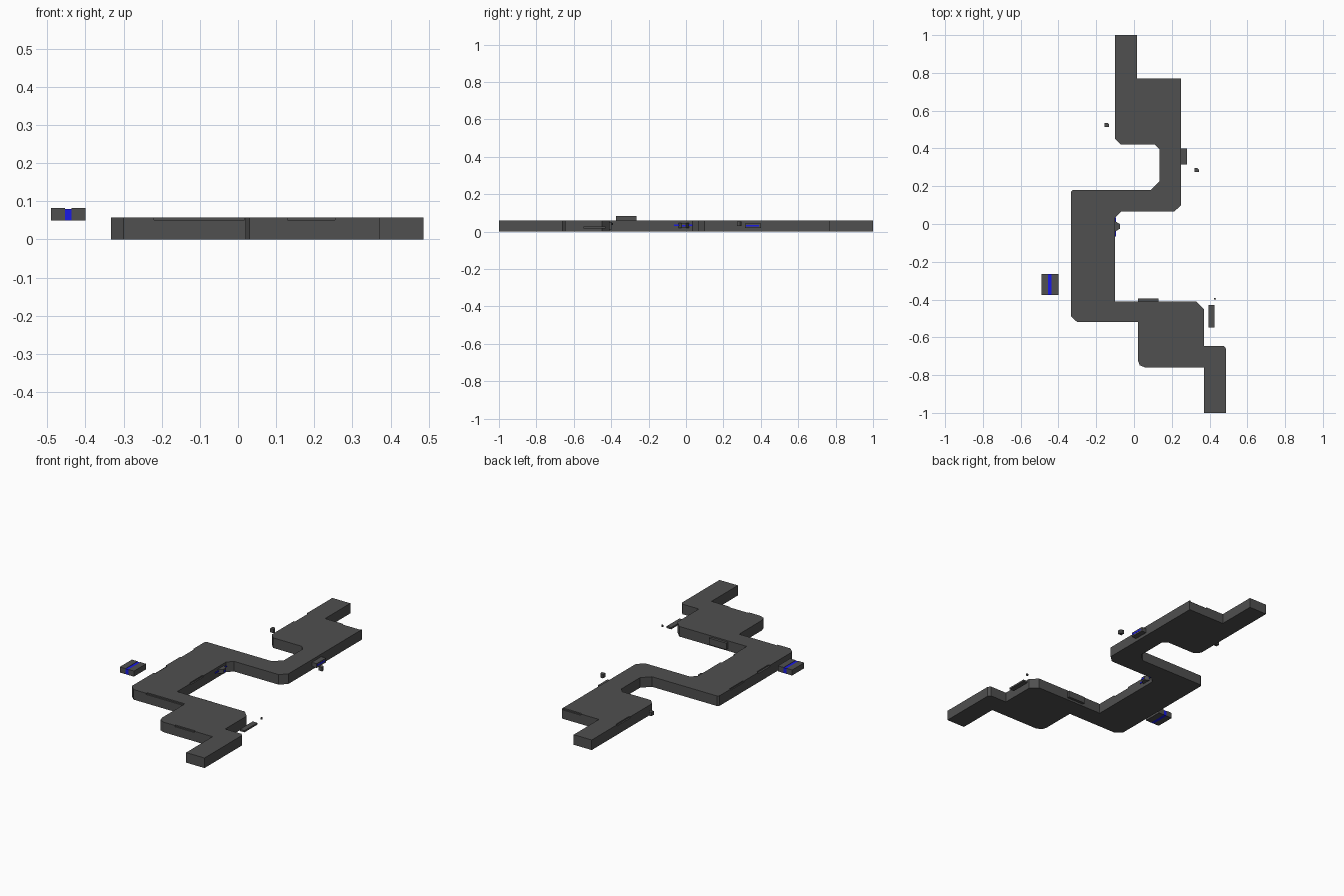
import bpy, bmesh

if "Cube" in bpy.data.objects:
    bpy.data.objects.remove(bpy.data.objects["Cube"])

blue = bpy.data.materials.new("blue_light")
blue.diffuse_color = (0.01, 0.01, 0.8, 1)
blue.use_nodes = True
blue.node_tree.nodes["Principled BSDF"].inputs["Base Color"].default_value = blue.diffuse_color
dark = bpy.data.materials.new("dark_metal")
dark.diffuse_color = (0.08, 0.08, 0.08, 1)
dark.use_nodes = True
dark.node_tree.nodes["Principled BSDF"].inputs["Base Color"].default_value = dark.diffuse_color


def prism(name, pts, z0, z1, mat=dark):
    bm = bmesh.new()
    face = bm.faces.new([bm.verts.new((x, y, z0)) for x, y in pts])
    ext = bmesh.ops.extrude_face_region(bm, geom=[face])
    for v in ext["geom"]:
        if isinstance(v, bmesh.types.BMVert):
            v.co.z = z1
    bmesh.ops.recalc_face_normals(bm, faces=bm.faces)
    me = bpy.data.meshes.new(name)
    bm.to_mesh(me)
    bm.free()
    ob = bpy.data.objects.new(name, me)
    bpy.context.collection.objects.link(ob)
    me.materials.append(mat)
    return ob


def box(name, x0, x1, y0, y1, z0, z1, mat=dark):
    return prism(name, [(x0, y0), (x1, y0), (x1, y1), (x0, y1)], z0, z1, mat)


# Winding slab with clipped corners
outline = [(-.10, 1), (.015, 1), (.015, .77), (.25, .77), (.25, .10), (.212, .065),
           (-.07, .065), (-.10, .035), (-.10, -.41), (.33, -.41), (.37, -.45),
           (.37, -.645), (.475, -.645), (.487, -.66), (.487, -1), (.37, -1),
           (.37, -.76), (.06, -.76), (.03, -.748), (.02, -.72), (.02, -.52), (-.30, -.52),
           (-.333, -.49), (-.333, .17), (-.323, .18), (.09, .18), (.135, .225),
           (.135, .395), (.112, .42), (-.07, .42), (-.10, .45)]
slab = prism("winding_slab", outline, 0, .058)

# Shallow notches along the top edges
notches = [(-.22, .017, -.53, -.511), (.13, .255, -.77, -.753),
           (-.345, -.322, -.29, -.18), (-.345, -.326, -.05, .07),
           (-.108, -.09, -.29, -.17), (.13, .245, .762, .78),
           (-.11, -.092, .65, .77)]
for i, (x0, x1, y0, y1) in enumerate(notches):
    cutter = box(f"notch_cutter_{i}", x0, x1, y0, y1, .051, .08)
    cutter.hide_render = True
    cutter.hide_set(True)
    cutter.display_type = 'WIRE'
    mod = slab.modifiers.new("notch", 'BOOLEAN')
    mod.operation = 'DIFFERENCE'
    mod.object = cutter
    mod.solver = 'EXACT'

# Detached block with a blue centre band
for name, x0, x1, z1, mat in (("block_left", -.49, -.454, .082, dark),
                              ("block_band", -.454, -.436, .080, blue),
                              ("block_right", -.436, -.40, .082, dark)):
    box(name, x0, x1, -.375, -.265, .05, z1, mat)

# Side box with a light bar
box("side_box", .25, .28, .315, .40, .018, .043)
box("side_box_light", .279, .281, .32, .39, .027, .036, blue)

# Inner wall light strip and its small housing
box("wall_light_strip", -.101, -.096, -.065, .035, .031, .037, blue)
prism("wall_light_housing", [(-.10, -.04), (-.075, -.025), (-.075, .0), (-.10, .015)], .02, .045)
box("wall_housing_light", -.076, -.073, -.022, -.003, .028, .036, blue)

# Wall panel and floating plate
box("wall_panel", .02, .13, -.411, -.395, .012, .05)
box("floating_plate", .395, .425, -.548, -.43, .016, .026)


# Small floating chips
def chip(name, x, y, z, s):
    prism(name, [(x - s, y - s), (x + s, y - s), (x + s, y + s * .3),
                 (x + s * .3, y + s), (x - s, y + s)], z - s, z + s)


chip("chip_east", .332, .285, .042, .011)
chip("chip_west", -.144, .525, .043, .011)
chip("chip_south", .428, -.396, .04, .005)
